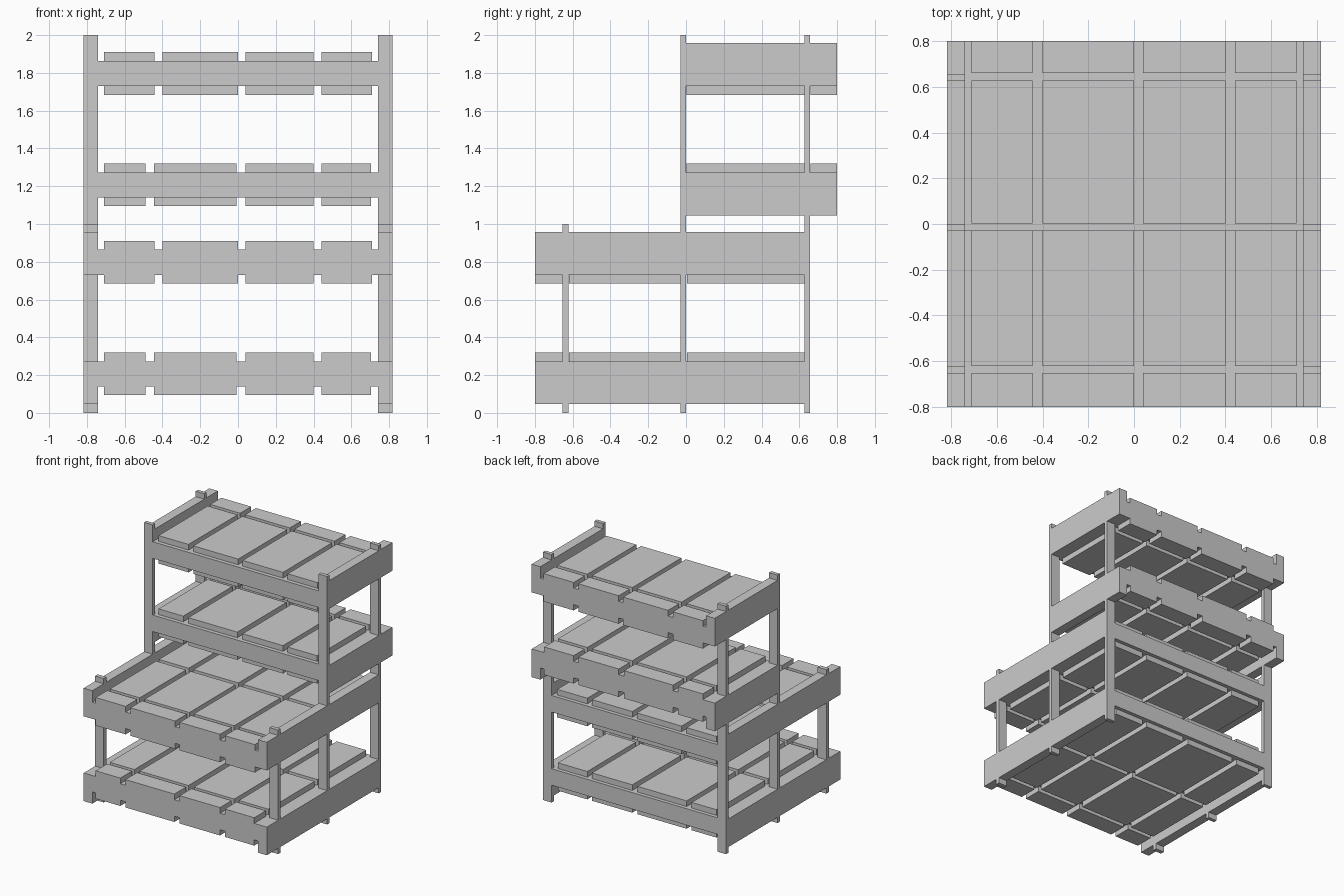
import bpy, bmesh

if "Cube" in bpy.data.objects:
    bpy.data.objects.remove(bpy.data.objects["Cube"])


def boxes(name, items):
    """One object made of axis-aligned boxes ((x0, x1), (y0, y1), (z0, z1))."""
    bm = bmesh.new()
    for spans in items:
        ret = bmesh.ops.create_cube(bm, size=1)
        for v in ret["verts"]:
            for i, (lo, hi) in enumerate(spans):
                v.co[i] = lo if v.co[i] < 0 else hi
    mesh = bpy.data.meshes.new(name)
    bm.to_mesh(mesh)
    bm.free()
    obj = bpy.data.objects.new(name, mesh)
    bpy.context.collection.objects.link(obj)
    return obj


IN, OUT = 0.74, 0.817          # inner and outer faces of the side frames
SIDES = ((-OUT, -IN), (IN, OUT))
PLANK_H = 0.046                # plank height above and below the deck

# plank columns along x
NARROW = ((-0.71, -0.49), (-0.445, -0.008), (0.04, 0.40), (0.442, 0.705))
EVEN = ((-0.71, -0.443), (-0.40, 0.0), (0.04, 0.40), (0.442, 0.71))

# depth layout of the lower and upper tiers: deck span, rail span, plank rows
LOWER = ((-0.8, 0.657), (-0.8, 0.657),
         ((-0.8, -0.652), (-0.62, -0.03), (0.005, 0.627)))
UPPER = ((-0.03, 0.8), (0.0, 0.8),
         ((0.002, 0.627), (0.66, 0.8)))

# each shelf: name, layout, deck z, rail z, plank columns
SHELVES = (
    ("bottom_shelf", LOWER, (0.14, 0.273), (0.046, 0.273), NARROW),
    ("second_shelf", LOWER, (0.73, 0.864), (0.73, 0.957), EVEN),
    ("third_shelf", UPPER, (1.14, 1.273), (1.046, 1.273), NARROW),
    ("top_shelf", UPPER, (1.73, 1.864), (1.73, 1.957), EVEN),
)

for name, (deck_y, rail_y, rows), deck_z, rail_z, cols in SHELVES:
    # flat deck between the side frames
    boxes(name + "_deck", [((-IN, IN), deck_y, deck_z)])
    # planks above and below the deck
    for label, z in (("top", (deck_z[1], deck_z[1] + PLANK_H)),
                     ("under", (deck_z[0] - PLANK_H, deck_z[0]))):
        boxes(f"{name}_{label}_planks", [(x, y, z) for x in cols for y in rows])
    # side rails
    boxes(name + "_side_rails", [(x, rail_y, rail_z) for x in SIDES])

# upright posts, broken where they meet the flush side rails
LOW_Z = ((0.0, 0.046), (0.273, 0.73))
POSTS = (
    ("front_posts", (-0.655, -0.622), LOW_Z + ((0.957, 1.0),)),
    ("middle_posts", (-0.03, 0.0), LOW_Z + ((0.957, 2.0),)),
    ("back_posts", (0.627, 0.657),
     LOW_Z + ((0.957, 1.046), (1.273, 1.73), (1.957, 2.0))),
)
for name, y, spans in POSTS:
    boxes(name, [(x, y, z) for x in SIDES for z in spans])
